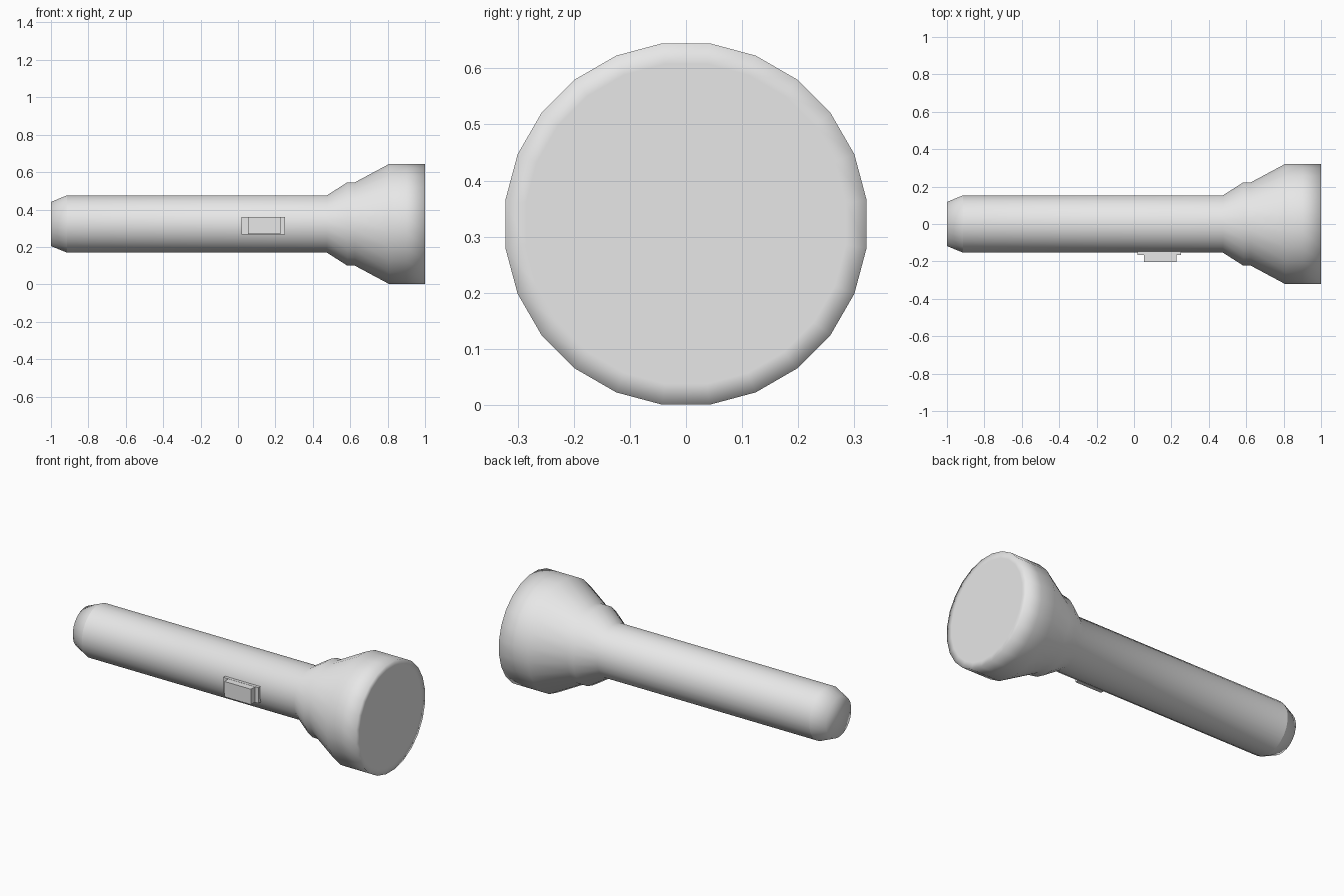
import bpy, bmesh, math

SIDES = 24
AXIS_Z = 0.3225

cube = bpy.data.objects.get("Cube")
if cube:
    bpy.data.objects.remove(cube, do_unlink=True)

grey = bpy.data.materials.new("light_grey")
grey.use_nodes = True
colour = (0.8, 0.8, 0.8, 1)
grey.diffuse_color = colour
grey.node_tree.nodes["Principled BSDF"].inputs["Base Color"].default_value = colour


def add_object(name, bm):
    bmesh.ops.recalc_face_normals(bm, faces=bm.faces)
    mesh = bpy.data.meshes.new(name)
    bm.to_mesh(mesh)
    bm.free()
    mesh.materials.append(grey)
    obj = bpy.data.objects.new(name, mesh)
    bpy.context.collection.objects.link(obj)
    return obj


def lathe(name, profile, sharp_rings=()):
    """Turn an (x, radius) profile around the long axis and cap both ends."""
    bm = bmesh.new()
    rings = []
    for x, apothem in profile:
        r = apothem / math.cos(math.pi / SIDES)
        angles = [(i + 0.5) * math.tau / SIDES for i in range(SIDES)]
        rings.append([bm.verts.new((x, r * math.cos(a), AXIS_Z + r * math.sin(a)))
                      for a in angles])
    for a, b in zip(rings, rings[1:]):
        for i in range(SIDES):
            j = (i + 1) % SIDES
            bm.faces.new((a[i], a[j], b[j], b[i]))
    bm.faces.new(rings[0])
    bm.faces.new(rings[-1])
    for f in bm.faces:
        f.smooth = True
    for k in sharp_rings:
        for i in range(SIDES):
            bm.edges.get((rings[k][i], rings[k][i - 1])).smooth = False
    return add_object(name, bm)


def box(name, low, high):
    bm = bmesh.new()
    bmesh.ops.create_cube(bm, size=1)
    for v in bm.verts:
        v.co = [(l + h) / 2 + c * (h - l) for l, h, c in zip(low, high, v.co)]
    return add_object(name, bm)


# Tapered tail, straight handle, flared neck and wide lamp head in one turned shell;
# the last point is a flat ring inside the rim that softens the shading of the lens
lathe("torch_body",
      [(-1, 0.118), (-0.915, 0.153), (0.475, 0.153), (0.585, 0.223),
       (0.625, 0.223), (0.81, 0.322), (0.9, 0.322), (1, 0.322), (1, 0.285)],
      sharp_rings=(1,))

# Sliding switch on the front of the handle
box("switch_plate", (0.02, -0.166, 0.267), (0.25, -0.13, 0.36))
box("switch_button", (0.053, -0.204, 0.268), (0.227, -0.14, 0.359))
